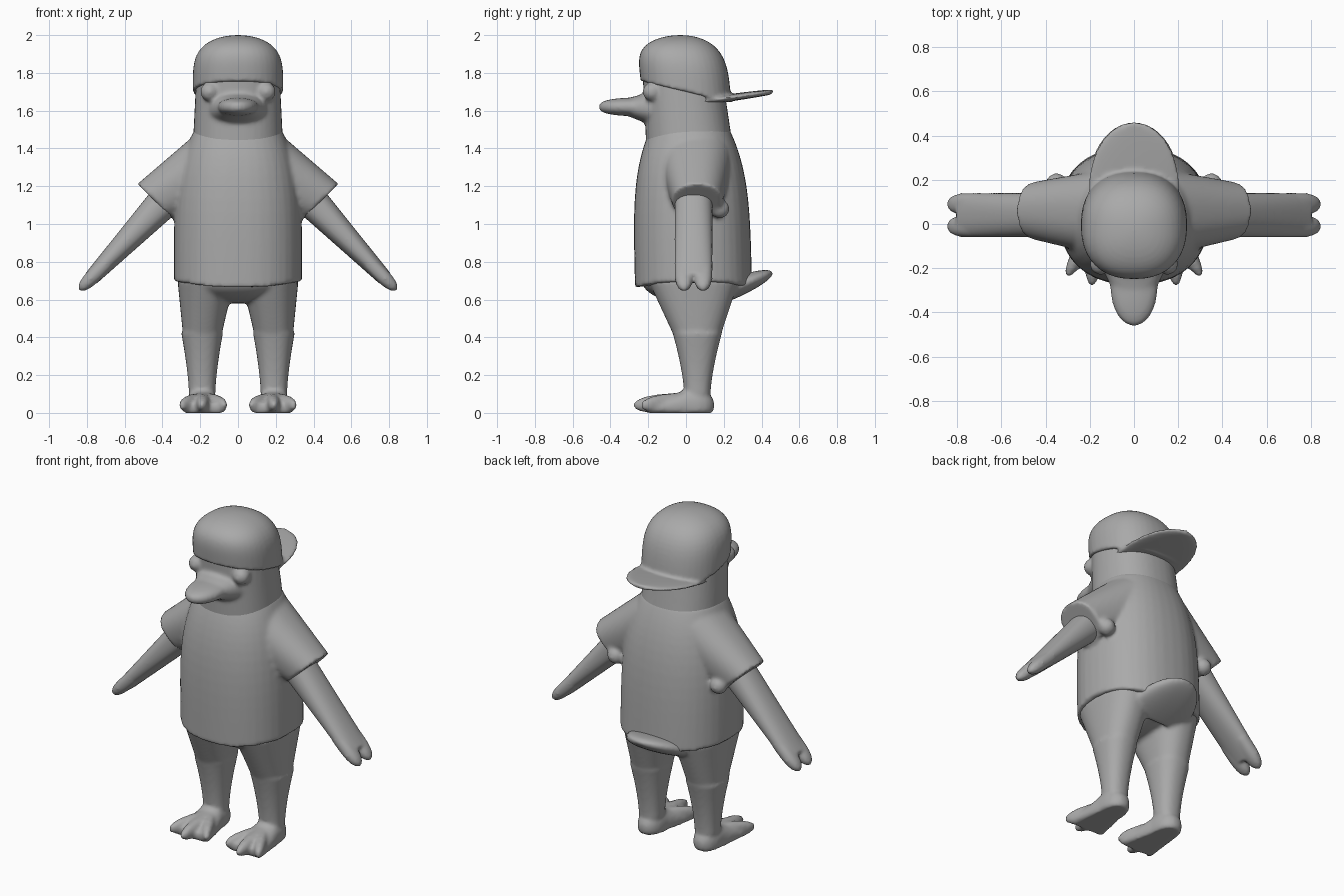
import bpy
import bmesh
import math
from mathutils import Vector

if "Cube" in bpy.data.objects:
    bpy.data.objects.remove(bpy.data.objects["Cube"], do_unlink=True)

ACROSS = Vector((1, 0, 0))
DEPTH = Vector((0, 1, 0))
UP = Vector((0, 0, 1))
ARM_UP = Vector((1, 0, 1)).normalized()
SIDES = 40
STEPS = 16
BOXY = 2.3

# One plain material
GREY = (0.4, 0.4, 0.4, 1)
plain_grey = bpy.data.materials.new("plain_grey")
plain_grey.use_nodes = True
plain_grey.diffuse_color = GREY
for node in plain_grey.node_tree.nodes:
    if node.type == 'BSDF_PRINCIPLED':
        node.inputs["Base Color"].default_value = GREY


def section_point(angle):
    """Point on a slightly squared unit circle."""
    def squared(value):
        return math.copysign(abs(value) ** (2 / BOXY), value)
    return squared(math.cos(angle)), squared(math.sin(angle))


def taper(bm, start, end, size, end_size, axes, curve=1, rounded=False):
    """Closed volume from start to end; its section eases from size to end_size."""
    start, end = Vector(start), Vector(end)
    size, end_size = Vector(size), Vector(end_size)
    u, v = axes
    loops = []
    for step in range(STEPS + 1):
        t = math.sin(math.pi / 2 * step / STEPS)
        keep = max(0, 1 - t ** curve)
        if rounded:
            keep = math.sqrt(keep)
        half = end_size.lerp(size, keep)
        centre = start.lerp(end, t)
        loop = []
        for side in range(SIDES):
            a, b = section_point(math.tau * side / SIDES)
            point = centre + u * a * max(half.x, 0.002) + v * b * max(half.y, 0.002)
            point.z = max(point.z, 0)
            loop.append(bm.verts.new(point))
        loops.append(loop)
    for lower, upper in zip(loops, loops[1:]):
        for i in range(SIDES):
            bm.faces.new((lower[i - 1], lower[i], upper[i], upper[i - 1]))
    bm.faces.new(loops[0][::-1])
    bm.faces.new(loops[-1])


def lump(bm, centre, radius):
    made = bmesh.ops.create_icosphere(bm, subdivisions=3, radius=radius)
    bmesh.ops.translate(bm, vec=centre, verts=made["verts"])


def add_other_side(bm):
    """Copy everything built so far across the middle."""
    geometry = bm.verts[:] + bm.edges[:] + bm.faces[:]
    copied = bmesh.ops.duplicate(bm, geom=geometry)["geom"]
    for item in copied:
        if isinstance(item, bmesh.types.BMVert):
            item.co.x = -item.co.x


def finish(bm, name, voxel=0.012):
    """Fuse the overlapping volumes into one soft skin."""
    bmesh.ops.recalc_face_normals(bm, faces=bm.faces[:])
    mesh = bpy.data.meshes.new(name)
    bm.to_mesh(mesh)
    bm.free()
    mesh.materials.append(plain_grey)
    mesh.shade_smooth()
    part = bpy.data.objects.new(name, mesh)
    bpy.context.collection.objects.link(part)
    fuse = part.modifiers.new("fuse", 'REMESH')
    fuse.mode = 'VOXEL'
    fuse.voxel_size = voxel
    fuse.use_smooth_shade = True
    soften = part.modifiers.new("soften", 'SMOOTH')
    soften.factor = 0.5
    soften.iterations = 4


upright = (ACROSS, DEPTH)
forward = (ACROSS, UP)
along_arm = (DEPTH, ARM_UP)

# Shirt: sleeves with loose cuffs, then a torso whose hem rises at the sides
bm = bmesh.new()
taper(bm, start=(0.1, 0.05, 1.32), end=(0.44, 0.06, 1.12),
      size=(0.2, 0.2), end_size=(0.13, 0.13), axes=along_arm)
lump(bm, centre=(0.35, 0.18, 1.08), radius=0.05)
add_other_side(bm)
sleeve_verts = set(bm.verts)
taper(bm, start=(0, 0.04, 0.66), end=(0, 0.02, 1.5),
      size=(0.34, 0.31), end_size=(0.23, 0.21), axes=upright, curve=4)
for vert in bm.verts:
    if vert not in sleeve_verts:
        vert.co.z += 0.4 * vert.co.x ** 2 * (1.5 - vert.co.z)
finish(bm, "shirt")

# Head: brow lumps, neck and face, then a flat bill on a broad base
bm = bmesh.new()
lump(bm, centre=(0.15, -0.18, 1.7), radius=0.05)
add_other_side(bm)
taper(bm, start=(0, 0.02, 1.4), end=(0, -0.02, 1.8),
      size=(0.24, 0.23), end_size=(0.22, 0.21), axes=upright)
taper(bm, start=(0, -0.15, 1.61), end=(0, -0.33, 1.62),
      size=(0.17, 0.1), end_size=(0.08, 0.04), axes=forward)
taper(bm, start=(0, -0.2, 1.62), end=(0, -0.46, 1.62),
      size=(0.11, 0.05), end_size=(0, 0.01), axes=forward, curve=3, rounded=True)
finish(bm, "head_and_bill")

# Backward cap: a dome with a sloping rim, and a thin brim
bm = bmesh.new()
taper(bm, start=(0, 0, 1.7), end=(0, -0.03, 2),
      size=(0.24, 0.24), end_size=(0, 0), axes=upright, curve=4, rounded=True)
for vert in bm.verts:
    vert.co.z -= 0.8 * vert.co.y * (2 - vert.co.z)
taper(bm, start=(0, 0.1, 1.65), end=(0, 0.46, 1.7),
      size=(0.21, 0.02), end_size=(0, 0.01), axes=forward, curve=2.5, rounded=True)
finish(bm, "cap", voxel=0.01)

# Flippers, each with a notched tip of two lobes
for direction, name in ((1, "left_flipper"), (-1, "right_flipper")):
    bm = bmesh.new()
    taper(bm, start=(0.38, 0.04, 1.13), end=(0.78, 0.04, 0.71),
          size=(0.1, 0.09), end_size=(0.1, 0.04), axes=along_arm)
    for lobe_y in (-0.01, 0.09):
        taper(bm, start=(0.7, lobe_y, 0.79), end=(0.84, lobe_y, 0.65),
              size=(0.05, 0.04), end_size=(0, 0), axes=along_arm, curve=4, rounded=True)
    bmesh.ops.scale(bm, vec=(direction, 1, 1), verts=bm.verts[:])
    finish(bm, name, voxel=0.01)

# Legs
bm = bmesh.new()
taper(bm, start=(0.17, 0.04, 0.7), end=(0.19, 0.06, 0.4),
      size=(0.15, 0.24), end_size=(0.1, 0.12), axes=upright)
taper(bm, start=(0.19, 0.06, 0.1), end=(0.19, 0.06, 0.42),
      size=(0.07, 0.07), end_size=(0.11, 0.13), axes=upright, curve=1.5)

# Feet: heel, spreading pad and three toes
taper(bm, start=(0.19, 0, 0.04), end=(0.19, 0.15, 0.04),
      size=(0.08, 0.09), end_size=(0, 0), axes=forward, curve=3, rounded=True)
taper(bm, start=(0.19, 0.02, 0.04), end=(0.18, -0.2, 0.02),
      size=(0.08, 0.09), end_size=(0.12, 0.03), axes=forward)
for toe_x, toe_y in ((0.07, -0.22), (0.19, -0.28), (0.3, -0.24)):
    taper(bm, start=(0.18, 0, 0.06), end=(toe_x, toe_y, 0.04),
          size=(0.04, 0.05), end_size=(0, 0), axes=forward, curve=4, rounded=True)
add_other_side(bm)

# Belly underside and flat tail
taper(bm, start=(0, 0.04, 0.74), end=(0, 0.03, 0.58),
      size=(0.31, 0.28), end_size=(0, 0), axes=upright, curve=2.5, rounded=True)
taper(bm, start=(0, 0.2, 0.64), end=(0, 0.46, 0.74),
      size=(0.2, 0.06), end_size=(0, 0), axes=forward, curve=2, rounded=True)
finish(bm, "legs_and_tail")
